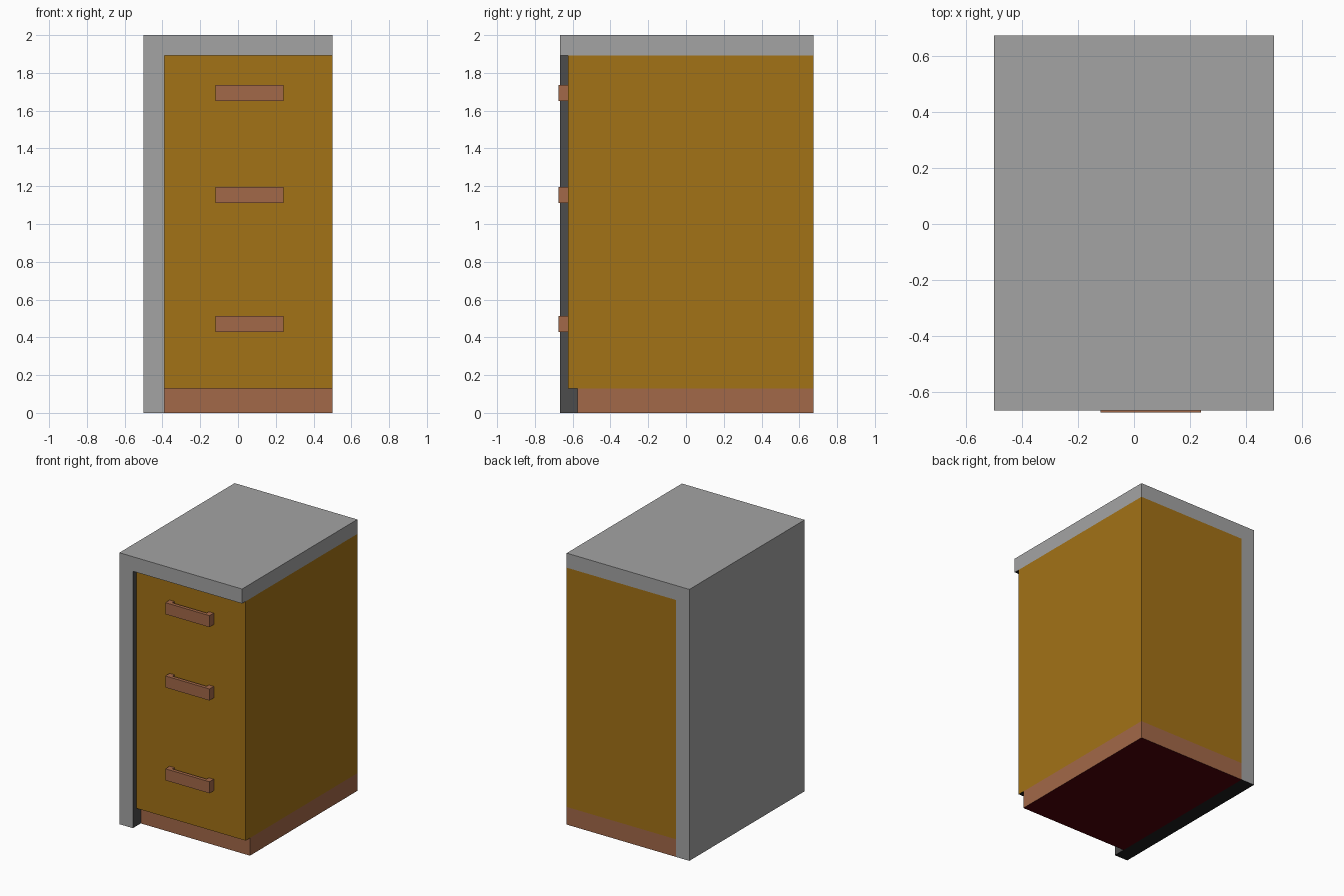
import bpy, bmesh
from mathutils import Vector

if "Cube" in bpy.data.objects:
    bpy.data.objects.remove(bpy.data.objects["Cube"])


def material(name, rgb):
    m = bpy.data.materials.new(name)
    m.diffuse_color = (*rgb, 1)
    m.use_nodes = True
    m.node_tree.nodes["Principled BSDF"].inputs["Base Color"].default_value = m.diffuse_color
    return m


GREY = material("grey", (0.37, 0.37, 0.37))
DARK = material("dark grey", (0.072, 0.072, 0.072))
BLACK = material("black", (0.012, 0.012, 0.012))
OCHRE = material("ochre wood", (0.365, 0.168, 0.008))
BROWN = material("brown", (0.365, 0.138, 0.065))
RED = material("dark red", (0.076, 0.0, 0.002))


def prism(name, outline, direction, mats, rule=None):
    """Extrude a closed outline of 3D points; rule(face) picks the material slot."""
    bm = bmesh.new()
    base = bm.faces.new([bm.verts.new(p) for p in outline])
    ext = bmesh.ops.extrude_face_region(bm, geom=[base], use_keep_orig=True)
    verts = [g for g in ext["geom"] if isinstance(g, bmesh.types.BMVert)]
    bmesh.ops.translate(bm, verts=verts, vec=Vector(direction))
    bmesh.ops.recalc_face_normals(bm, faces=bm.faces)
    bm.normal_update()
    if rule:
        for f in bm.faces:
            f.material_index = rule(f)
    me = bpy.data.meshes.new(name)
    bm.to_mesh(me)
    bm.free()
    for m in mats:
        me.materials.append(m)
    ob = bpy.data.objects.new(name, me)
    bpy.context.collection.objects.link(ob)
    return ob


def box(name, x0, x1, y0, y1, z0, z1, mats, rule=None):
    pts = [(x0, y0, z0), (x1, y0, z0), (x1, y1, z0), (x0, y1, z0)]
    return prism(name, pts, (0, 0, z1 - z0), mats, rule)


def underside(f):
    return int(f.normal.z < -0.5)


L, R, FRONT, BACK = -0.39, 0.5, -0.667, 0.675
TOP = 1.893


# L-shaped shell: top slab and left side panel, dark inner face, black undersides
def shell_colour(f):
    if underside(f):
        return 2
    return int(f.normal.x > 0.5 and f.calc_center_median().x < 0)


profile = [(-0.5, 0), (L, 0), (L, TOP), (R, TOP), (R, 2), (-0.5, 2)]
prism("top_and_side_panel", [(x, FRONT, z) for x, z in profile],
      (0, BACK - FRONT, 0), [GREY, DARK, BLACK], shell_colour)

# cabinet body, overhanging the plinth at the front
box("cabinet_body", L, R, -0.625, BACK, 0.13, TOP, [OCHRE, BLACK], underside)

# recessed plinth with a dark red underside
box("plinth", L, R, -0.575, BACK, 0, 0.13, [BROWN, RED], underside)

# three U-shaped drawer handles
x0, x1, yf, yb, post, bar = -0.12, 0.24, -0.675, -0.625, 0.04, 0.025
handle = [(x0, yf), (x1, yf), (x1, yb), (x1 - post, yb), (x1 - post, yf + bar),
          (x0 + post, yf + bar), (x0 + post, yb), (x0, yb)]
for name, z in (("lower", 0.428), ("middle", 1.112), ("upper", 1.652)):
    prism(name + "_handle", [(x, y, z) for x, y in handle], (0, 0, 0.085), [BROWN])
